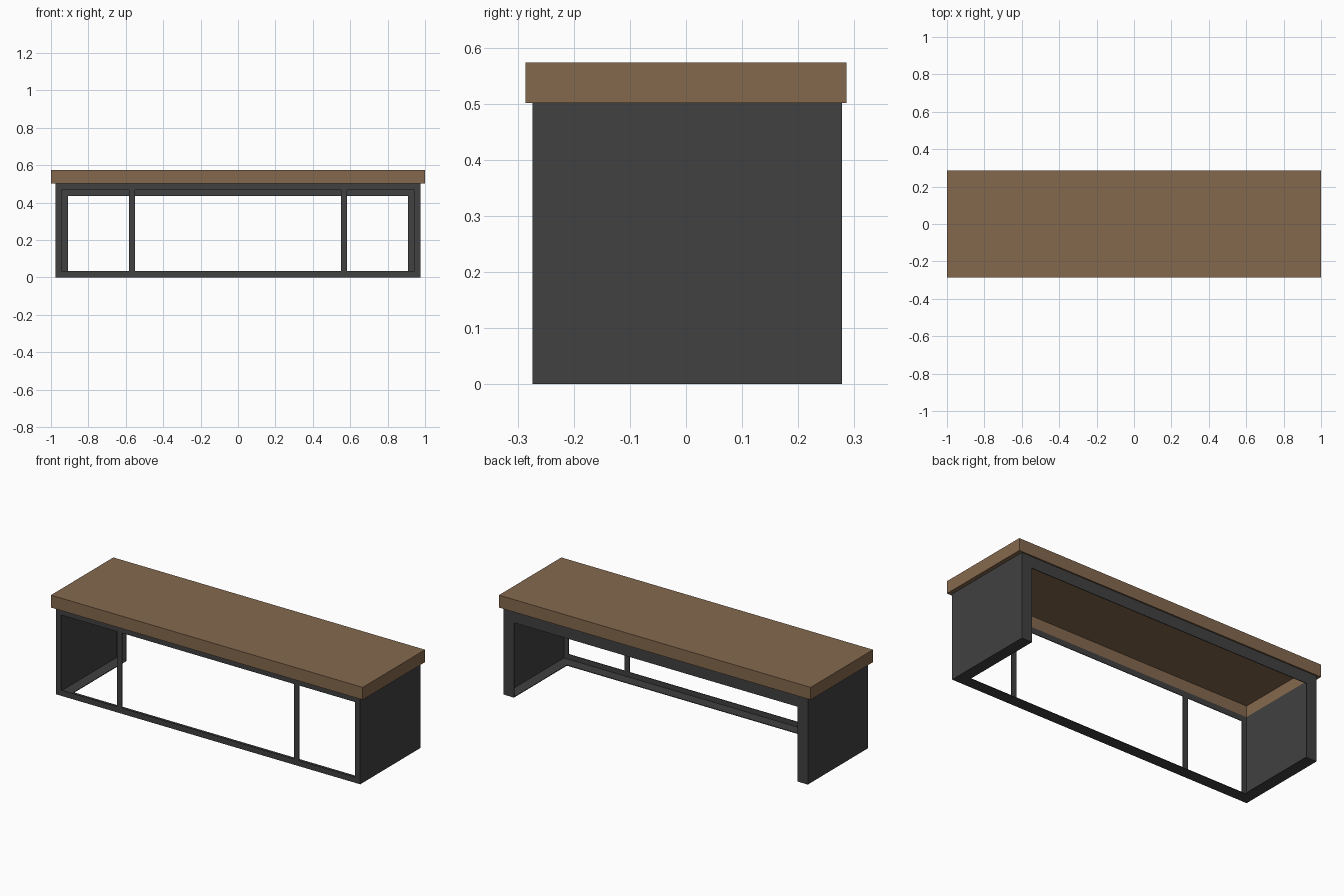
import bpy, bmesh

cube = bpy.data.objects.get("Cube")
if cube:
    bpy.data.objects.remove(cube, do_unlink=True)


def make_material(name, color):
    mat = bpy.data.materials.new(name)
    mat.use_nodes = True
    mat.diffuse_color = color
    bsdf = next(n for n in mat.node_tree.nodes if n.type == 'BSDF_PRINCIPLED')
    bsdf.inputs["Base Color"].default_value = color
    bsdf.inputs["Roughness"].default_value = 0.8
    return mat


wood = make_material("brown wood", (0.235, 0.141, 0.076, 1))
metal = make_material("dark grey metal", (0.052, 0.052, 0.052, 1))


def add_object(name, bm, mat):
    bmesh.ops.recalc_face_normals(bm, faces=bm.faces)
    mesh = bpy.data.meshes.new(name)
    bm.to_mesh(mesh)
    bm.free()
    mesh.materials.append(mat)
    obj = bpy.data.objects.new(name, mesh)
    bpy.context.collection.objects.link(obj)
    return obj


def box_mesh(xs, ys, zs):
    bm = bmesh.new()
    bmesh.ops.create_cube(bm, size=1)
    for v in bm.verts:
        v.co = [r[0] if c < 0 else r[1] for c, r in zip(v.co, (xs, ys, zs))]
    return bm


def box(name, xs, ys, zs):
    return add_object(name, box_mesh(xs, ys, zs), metal)


X, FRONT, BACK, H = 0.976, -0.274, 0.278, 0.501   # base footprint and height
T = 0.004                                         # sheet thickness
SLIM, WIDE = 0.033, 0.067                         # front and rear border widths
TOP = 0.573

# Counter top: slab with a hollow underside matching the base footprint
bm = box_mesh((-1, 1), (-0.286, 0.286), (H, TOP))
bm.faces.ensure_lookup_table()
under = min(bm.faces, key=lambda f: f.calc_center_median().z)
bmesh.ops.inset_individual(bm, faces=[under], thickness=0.01)
for v in under.verts:
    v.co.x = X if v.co.x > 0 else -X
    v.co.y = BACK if v.co.y > 0 else FRONT
hollow = bmesh.ops.extrude_discrete_faces(bm, faces=[under])["faces"][0]
for v in hollow.verts:
    v.co.z = TOP - T
add_object("counter_top", bm, wood)

# Front sheet frame
box("front_top_rail", (-X, X), (FRONT, FRONT + T), (H - SLIM, H))
box("front_bottom_rail", (-X, X), (FRONT, FRONT + T), (0, SLIM))
box("front_bottom_flange", (-X + WIDE, X - WIDE), (FRONT + T, FRONT + WIDE), (0, T))

# Rear top rail
box("back_top_rail", (-X, X), (BACK - T, BACK), (H - WIDE, H))


def side_box(name, inner, outer, ys, zs):
    # One part on each side of the centre line
    box("left_" + name, (inner, outer), ys, zs)
    box("right_" + name, (-outer, -inner), ys, zs)


side_box("panel", X - T, X, (FRONT + T, BACK - T), (0, H))
side_box("bottom_flange", X - WIDE, X - T, (FRONT + T, BACK - T), (0, T))
side_box("back_leg", X - WIDE, X, (BACK - T, BACK), (0, H - WIDE))
side_box("front_corner_post", X - SLIM, X, (FRONT, FRONT + T), (SLIM, H - SLIM))
side_box("front_inner_post", 0.551, 0.584, (FRONT, FRONT + T), (SLIM, H - SLIM))
